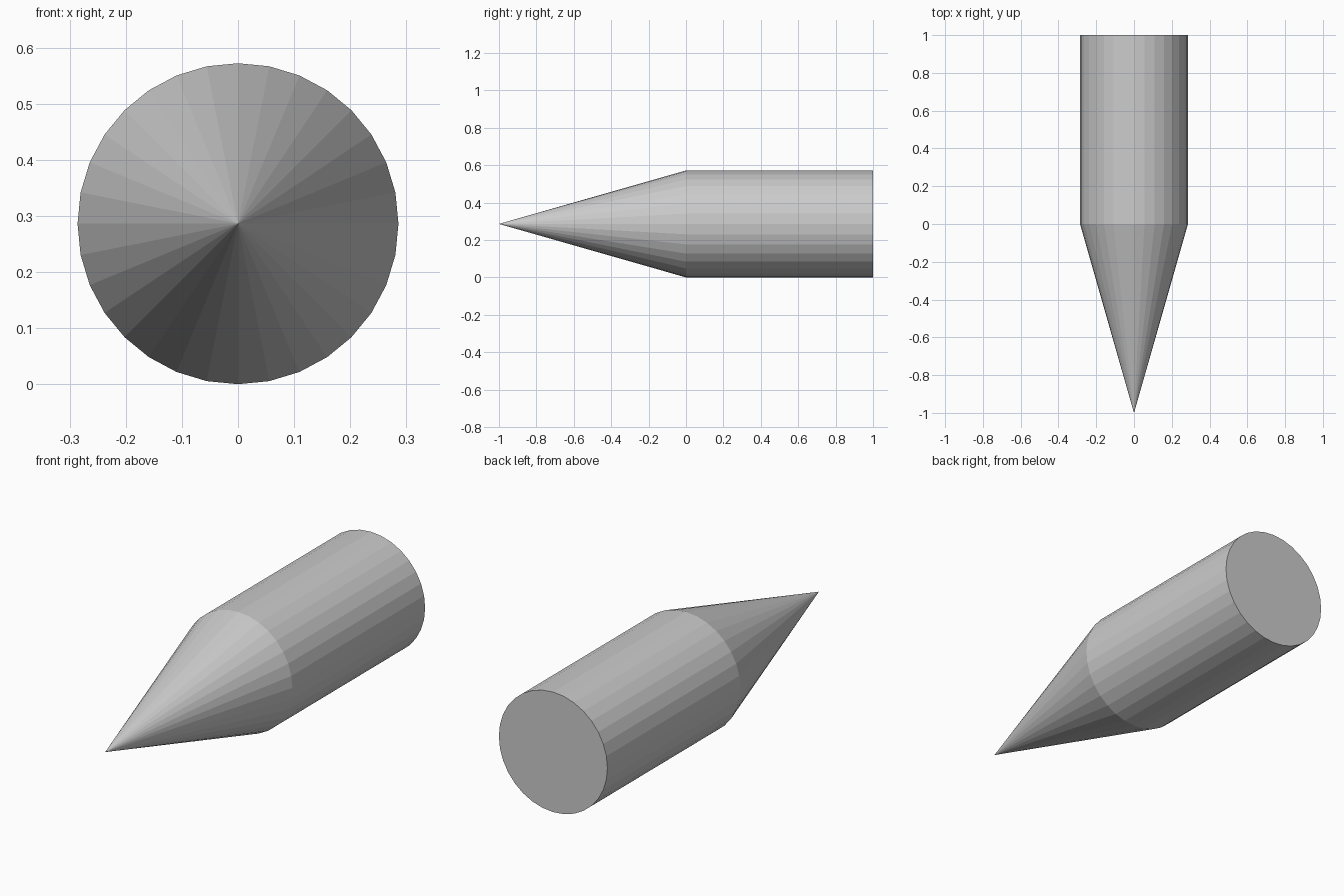
import bpy
from math import pi

if "Cube" in bpy.data.objects:
    bpy.data.objects.remove(bpy.data.objects["Cube"])

SIDES = 32
RADIUS = 0.286
LYING = (pi / 2, 0, 0)  # local +z points to the front (-y)

# Straight barrel, closed at the back
bpy.ops.mesh.primitive_cylinder_add(vertices=SIDES, radius=RADIUS, depth=1,
                                    location=(0, 0.5, RADIUS), rotation=LYING)
bpy.context.object.name = "barrel"

# Pointed tip, open where it meets the barrel
bpy.ops.mesh.primitive_cone_add(vertices=SIDES, radius1=RADIUS, radius2=0, depth=1,
                                end_fill_type='NOTHING',
                                location=(0, -0.5, RADIUS), rotation=LYING)
bpy.context.object.name = "pointed_tip"
